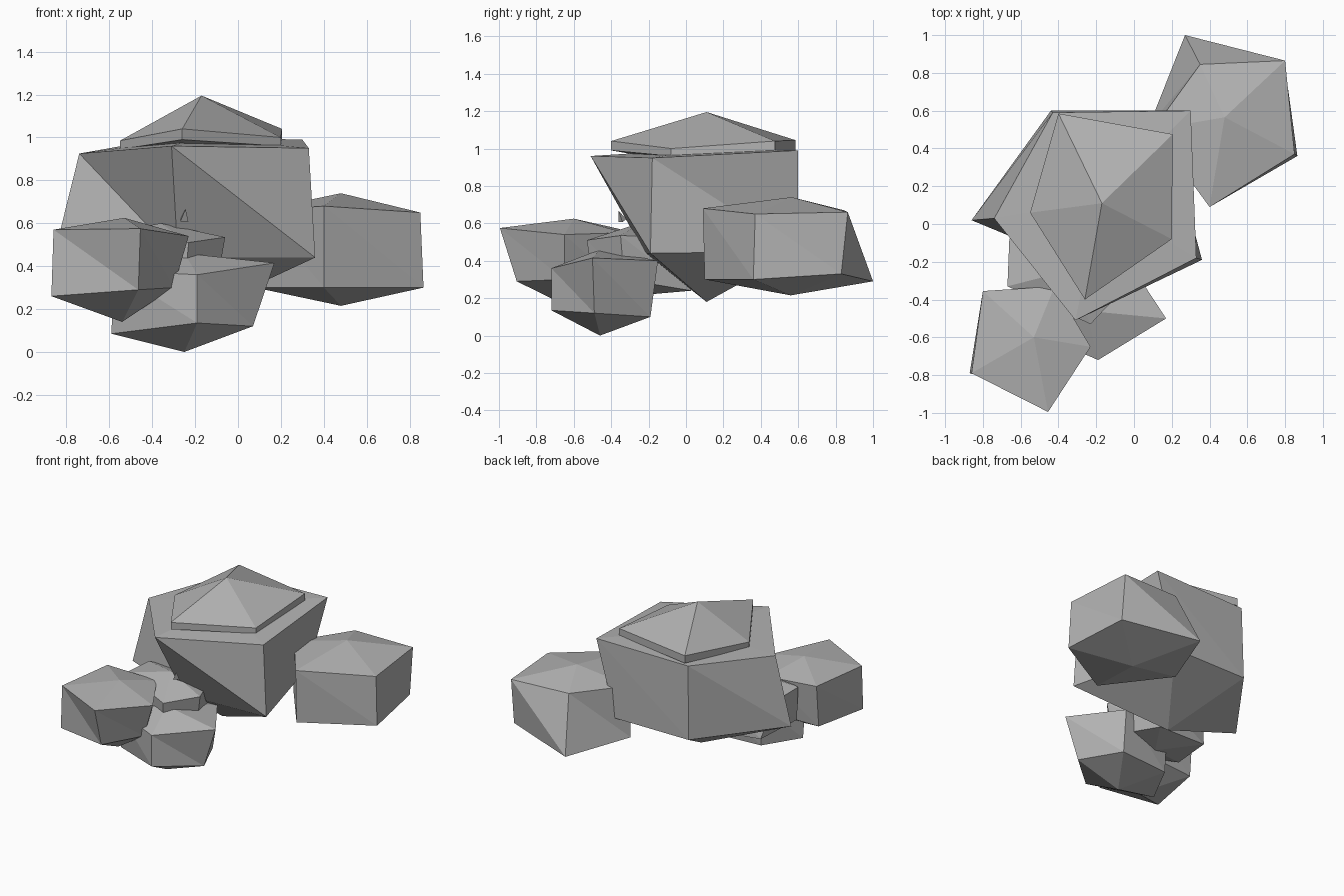
import bpy
import bmesh

# Start without the default object
default_object = bpy.data.objects.get("Cube")
if default_object:
    bpy.data.objects.remove(default_object, do_unlink=True)

# One stone colour for everything
stone = bpy.data.materials.new("stone_grey")
stone.use_nodes = True
colour = (0.45, 0.45, 0.45, 1)
stone.diffuse_color = colour
stone.node_tree.nodes["Principled BSDF"].inputs["Base Color"].default_value = colour


def finish(name, mesh_builder):
    """Turn a bmesh into a flat shaded stone object."""
    bmesh.ops.recalc_face_normals(mesh_builder, faces=mesh_builder.faces)
    mesh = bpy.data.meshes.new(name)
    mesh_builder.to_mesh(mesh)
    mesh_builder.free()
    mesh.materials.append(stone)
    rock_object = bpy.data.objects.new(name, mesh)
    bpy.context.collection.objects.link(rock_object)
    return rock_object


def rock(name, peak, upper, lower, base):
    """Five sided boulder: two rough rings, counterclockwise, closed by a peak and a base point."""
    builder = bmesh.new()
    top_point = builder.verts.new(peak)
    base_point = builder.verts.new(base)
    upper_ring = [builder.verts.new(point) for point in upper]
    lower_ring = [builder.verts.new(point) for point in lower]
    for index, corner in enumerate(upper_ring):
        following = (index + 1) % len(upper_ring)
        next_corner = upper_ring[following]
        foot = lower_ring[index]
        next_foot = lower_ring[following]
        # Each side is broken along a diagonal, as the rings are twisted
        builder.faces.new((corner, foot, next_foot))
        builder.faces.new((corner, next_foot, next_corner))
        builder.faces.new((top_point, corner, next_corner))
        builder.faces.new((base_point, next_foot, foot))
    return finish(name, builder)


# Large central boulder
rock("main_boulder", (-.18, .12, 1),
     [(-.31, -.51, .96), (.33, -.18, .95), (.3, .6, .99), (-.43, .59, .98), (-.74, .03, .925)],
     [(-.28, -.22, .44), (.36, -.19, .44), (.15, .6, .45), (-.44, .6, .45), (-.86, .02, .44)],
     (-.2, .11, .18))

# Thin slab lying on the boulder, with its underside sunk into it
slab_rim = [(-.26, -.4, 1.04), (.2, -.08, 1), (.205, .475, 1.04), (-.4, .585, 1.045), (-.55, .06, .985)]
rock("cap_slab", (-.17, .11, 1.195), slab_rim,
     [(x, y, min(z - .04, .99)) for x, y, z in slab_rim],
     (-.17, .11, .9))

# Boulder behind the main one
rock("back_boulder", (.48, .565, .74),
     [(.4, .09, .68), (.85, .37, .65), (.8, .865, .66), (.35, .845, .67), (.1, .5, .66)],
     [(.4, .1, .3), (.865, .36, .3), (.8, .83, .33), (.27, 1, .29), (.08, .52, .3)],
     (.48, .56, .215))

# Front boulder
rock("front_boulder", (-.53, -.6, .625),
     [(-.86, -.79, .57), (-.455, -.995, .575), (-.23, -.65, .54), (-.42, -.33, .55), (-.8, -.355, .57)],
     [(-.87, -.79, .26), (-.465, -.905, .29), (-.3, -.65, .3), (-.45, -.36, .28), (-.8, -.38, .27)],
     (-.54, -.6, .14))

# Lowest boulder, resting on the ground
rock("ground_boulder", (-.25, -.46, .46),
     [(-.58, -.55, .38), (-.19, -.72, .36), (.17, -.5, .415), (-.06, -.15, .4), (-.45, -.2, .4)],
     [(-.59, -.5, .085), (-.19, -.72, .135), (.07, -.49, .12), (-.07, -.19, .1), (-.45, -.22, .1)],
     (-.25, -.46, 0))

# Small rock wedged between the others
rock("wedged_rock", (-.36, -.25, .6),
     [(-.67, -.33, .54), (-.23, -.53, .51), (-.06, -.35, .535), (-.2, 0, .52), (-.66, -.08, .53)],
     [(-.66, -.33, .3), (-.25, -.5, .3), (-.1, -.33, .3), (-.2, .03, .24), (-.6, 0, .27)],
     (-.35, -.2, .22))

# Chip poking out of the main boulder's front
chip_builder = bmesh.new()
bmesh.ops.create_cone(chip_builder, cap_ends=True, segments=3, radius1=.025, radius2=0, depth=.06)
chip = finish("chip", chip_builder)
chip.location = (-.25, -.35, .64)
chip.rotation_euler = (.4, 0, .5)
